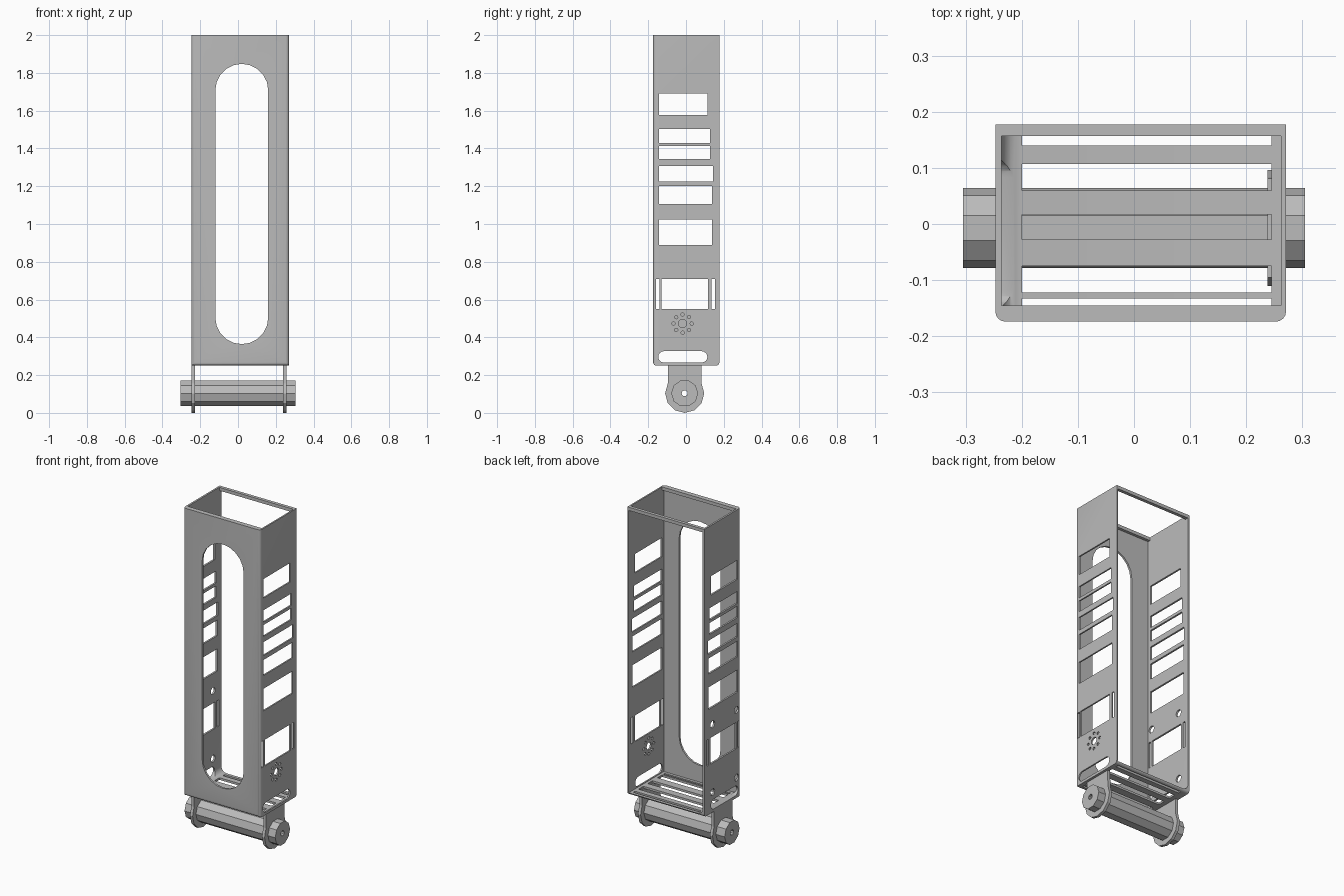
import bpy, bmesh
from math import sin, cos, pi, radians
from mathutils import Vector

if "Cube" in bpy.data.objects:
    bpy.data.objects.remove(bpy.data.objects["Cube"], do_unlink=True)

grey = bpy.data.materials.new("plain grey")
grey.use_nodes = True
grey.diffuse_color = (0.5, 0.5, 0.5, 1)
grey.node_tree.nodes["Principled BSDF"].inputs["Base Color"].default_value = (0.5, 0.5, 0.5, 1)

# Where the two profile coordinates go for each extrusion axis
PLACE = {"x": lambda u, v, t: (t, u, v),
         "y": lambda u, v, t: (u, t, v),
         "z": lambda u, v, t: (u, v, t)}


def prism(bm, pts, axis, a, b):
    """Extrude a closed 2D profile along an axis from a to b."""
    low = [bm.verts.new(PLACE[axis](u, v, a)) for u, v in pts]
    high = [bm.verts.new(PLACE[axis](u, v, b)) for u, v in pts]
    faces = [bm.faces.new(low), bm.faces.new(high)]
    n = len(pts)
    for i in range(n):
        j = (i + 1) % n
        faces.append(bm.faces.new((low[i], low[j], high[j], high[i])))
    bmesh.ops.recalc_face_normals(bm, faces=faces)


def rect(u0, u1, v0, v1):
    return [(u0, v0), (u1, v0), (u1, v1), (u0, v1)]


def arc(cu, cv, r, start, end, n):
    return [(cu + r * cos(radians(start + (end - start) * i / n)),
             cv + r * sin(radians(start + (end - start) * i / n))) for i in range(n + 1)]


def circle(cu, cv, r, n=12):
    return arc(cu, cv, r, 0, 360, n)[:-1]


def finish(bm, name):
    mesh = bpy.data.meshes.new(name)
    bm.to_mesh(mesh)
    bm.free()
    mesh.materials.append(grey)
    ob = bpy.data.objects.new(name, mesh)
    bpy.context.scene.collection.objects.link(ob)
    return ob


def cut(ob, bm):
    """Subtract a cutter mesh and discard it."""
    cutter = finish(bm, "cutter")
    cutter.hide_render = True
    mod = ob.modifiers.new("cut", "BOOLEAN")
    mod.operation, mod.solver, mod.object = "DIFFERENCE", "EXACT", cutter
    bpy.context.view_layer.objects.active = ob
    bpy.ops.object.modifier_apply(modifier=mod.name)
    bpy.data.objects.remove(cutter, do_unlink=True)


def bevel_where(bm, test, r, n):
    edges = [e for e in bm.edges if test(*(v.co for v in e.verts))]
    bmesh.ops.bevel(bm, geom=edges, offset=r, segments=n, profile=0.5, affect="EDGES")


# Housing shell, rounded on the front corners and the lower front and back edges
LEFT, RIGHT, FRONT, BACK, BASE, FLOOR = -0.247, 0.271, -0.174, 0.177, 0.25, 0.263
bm = bmesh.new()
prism(bm, rect(LEFT, RIGHT, FRONT, BACK), "z", BASE, 2)
bevel_where(bm, lambda p, q: (p.y < 0 and q.y < 0 and abs(p.z - q.z) > 1)
            or (p.z < 1 and q.z < 1 and abs(p.x - q.x) > 0.4), 0.018, 4)
housing = finish(bm, "housing")

# Cavity, open to the back, with a fillet along one lower side
bm = bmesh.new()
prism(bm, rect(LEFT + 0.011, RIGHT - 0.009, FRONT + 0.012, 0.3), "z", FLOOR, 1.98)
bevel_where(bm, lambda p, q: p.z < 1 and q.z < 1 and p.x < 0 and q.x < 0, 0.036, 5)
cut(housing, bm)

# Mouth, leaving a lip at the front and a bar at the back
bm = bmesh.new()
prism(bm, rect(LEFT + 0.011, RIGHT - 0.009, -0.145, 0.157), "z", 1.9, 2.1)
cut(housing, bm)

# Openings
bm = bmesh.new()
windows = [(-0.143, 0.114, 1.576, 1.692), (-0.143, 0.127, 1.43, 1.502),
           (-0.143, 0.127, 1.343, 1.412), (-0.143, 0.143, 1.226, 1.308),
           (-0.143, 0.138, 1.105, 1.2), (-0.143, 0.138, 0.89, 1.025),
           (-0.13, 0.116, 0.55, 0.71), (-0.159, -0.14, 0.55, 0.71),
           (0.135, 0.153, 0.55, 0.71)]
for w in windows:
    prism(bm, rect(*w), "x", -0.4, 0.4)
# Rounded slot low on both sides
slot = arc(0.083, 0.2965, 0.03, -90, 90, 8) + arc(-0.117, 0.2965, 0.03, 90, 270, 8)
prism(bm, slot, "x", -0.4, 0.4)
# Ring of small holes on one side
prism(bm, circle(-0.018, 0.473, 0.022), "x", 0.2, 0.4)
for i in range(8):
    a = i * pi / 4
    prism(bm, circle(-0.018 + 0.048 * cos(a), 0.473 + 0.048 * sin(a), 0.009, 8), "x", 0.2, 0.4)
# Four screw holes on the other side
for y in (-0.133, 0.097):
    for z in (0.373, 0.785):
        prism(bm, circle(y, z, 0.021), "x", -0.4, -0.2)
# Long rounded opening in the front
opening = arc(0.02, 1.708, 0.14, 0, 180, 10) + arc(0.02, 0.504, 0.14, 180, 360, 10)
prism(bm, opening, "y", -0.3, FRONT + 0.0135)
# Floor slots
for y0, y1 in ((-0.145, -0.133), (-0.122, -0.075), (-0.028, 0.017), (0.06, 0.107), (0.14, 0.157)):
    prism(bm, rect(-0.2, 0.245, y0, y1), "z", 0.2, FLOOR + 0.002)
cut(housing, bm)

# Hinge lugs under the floor
CY, CZ = -0.007, 0.1035
lug = arc(CY, CZ, CZ, 30, -210, 8) + [(CY - 0.088, BASE + 0.004), (CY + 0.088, BASE + 0.004)]
for name, x in (("right_lug", -0.246), ("left_lug", 0.238)):
    bm = bmesh.new()
    prism(bm, lug, "x", x, x + 0.018)
    ob = finish(bm, name)
    bm = bmesh.new()
    prism(bm, circle(CY, CZ, 0.06, 10), "x", -0.4, 0.4)
    cut(ob, bm)

# Ten-sided hinge barrel with a bore
bm = bmesh.new()
prism(bm, circle(CY, CZ, 0.0715, 10), "x", -0.305, 0.305)
barrel = finish(bm, "hinge_barrel")
bm = bmesh.new()
prism(bm, circle(CY, CZ, 0.016, 10), "x", -0.4, 0.4)
cut(barrel, bm)

# Smooth only the rounded housing edges
bpy.ops.object.select_all(action="DESELECT")
housing.select_set(True)
bpy.context.view_layer.objects.active = housing
bpy.ops.object.shade_smooth_by_angle(angle=radians(30))
